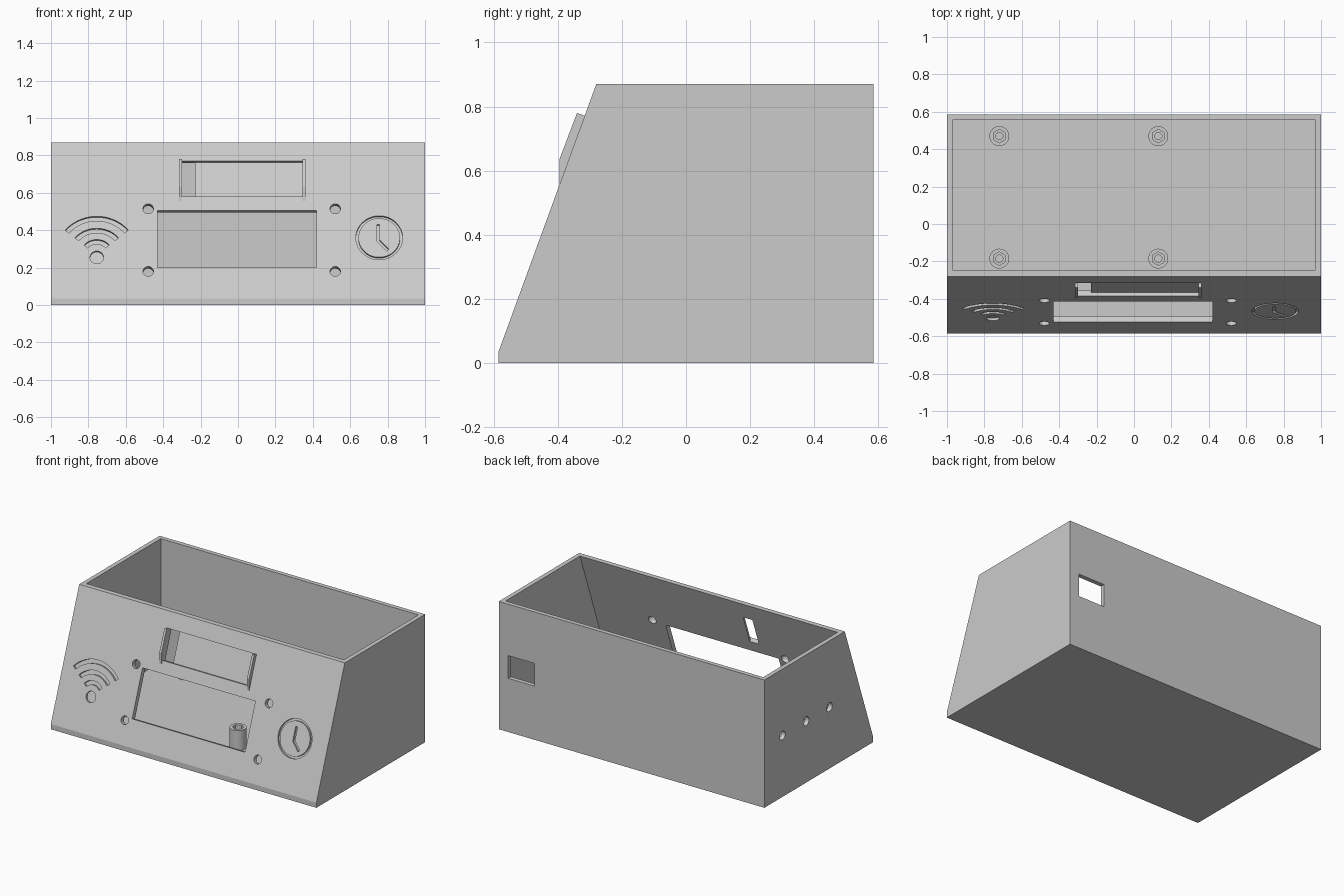
import bpy, bmesh
from math import sin, cos, radians, pi
from mathutils import Matrix, Vector

if "Cube" in bpy.data.objects:
    bpy.data.objects.remove(bpy.data.objects["Cube"])

grey = bpy.data.materials.new("light grey plastic")
grey.use_nodes = True
grey.diffuse_color = (0.6, 0.6, 0.6, 1)
grey.node_tree.nodes["Principled BSDF"].inputs["Base Color"].default_value = (0.6, 0.6, 0.6, 1)

# Sloping front: y on the panel for a given height
FOOT, LIP, BACK, TOP = -0.585, 0.035, 0.585, 0.87
SLOPE = (-0.28 - FOOT) / (TOP - LIP)
UP = Vector((0, SLOPE, 1)).normalized()
OUT = Vector((1, 0, 0)).cross(UP)


def frame(x_axis, y_axis, origin=(0, 0, 0)):
    x, y = Vector(x_axis), Vector(y_axis)
    m = Matrix((x, y, x.cross(y))).transposed().to_4x4()
    m.translation = Vector(origin)
    return m


def panel(x, z):
    """Frame lying on the sloping front, with its third axis pointing out."""
    return frame((1, 0, 0), UP, (x, FOOT + (z - LIP) * SLOPE, z))


SIDE = frame((0, 1, 0), (0, 0, 1))
REAR = frame((-1, 0, 0), (0, 0, 1))


def prism(name, points, low, high, matrix):
    """Extrude an outline along the third axis of a frame."""
    bm = bmesh.new()
    face = bm.faces.new([bm.verts.new((x, y, low)) for x, y in points])
    new = bmesh.ops.extrude_face_region(bm, geom=[face])["geom"]
    bmesh.ops.translate(bm, vec=(0, 0, high - low),
                        verts=[v for v in new if isinstance(v, bmesh.types.BMVert)])
    bmesh.ops.transform(bm, matrix=matrix, verts=bm.verts)
    bmesh.ops.recalc_face_normals(bm, faces=bm.faces)
    mesh = bpy.data.meshes.new(name)
    bm.to_mesh(mesh)
    bm.free()
    mesh.materials.append(grey)
    obj = bpy.data.objects.new(name, mesh)
    bpy.context.collection.objects.link(obj)
    return obj


def rect(x0, x1, y0, y1):
    return [(x0, y0), (x1, y0), (x1, y1), (x0, y1)]


def arc(radius, start, end, steps):
    angles = [radians(start + (end - start) * i / steps) for i in range(steps + 1)]
    return [(radius * cos(a), radius * sin(a)) for a in angles]


def circle(radius, sides=32):
    return arc(radius, 0, 360, sides)[:-1]


def band(radius, width, start, end):
    return arc(radius, start, end, 24) + arc(radius - width, end, start, 24)


def cut(target, points, low, high, matrix):
    cutter = prism("cutter", points, low, high, matrix)
    cutter.hide_render = True
    mod = target.modifiers.new("cut", "BOOLEAN")
    mod.operation, mod.solver, mod.object = "DIFFERENCE", "EXACT", cutter
    with bpy.context.temp_override(object=target, active_object=target):
        bpy.ops.object.modifier_apply(modifier=mod.name)
    bpy.data.objects.remove(cutter)


# Open-topped case
WALL = 0.03
outline = [(FOOT, 0), (BACK, 0), (BACK, TOP), (-0.28, TOP), (FOOT, LIP)]
case = prism("case", outline, -1, 1, SIDE)


def inner(z):
    return FOOT + (z - LIP) * SLOPE + 0.035


cavity = [(inner(WALL), WALL), (BACK - WALL, WALL), (BACK - WALL, 1), (inner(1), 1)]
cut(case, cavity, -1 + WALL, 1 - WALL, SIDE)

# Display window and its four screw holes
STRETCH = 1 / UP.z
cut(case, rect(-0.43, 0.42, 0, 0.305 * STRETCH), -0.1, 0.1, panel(0, 0.2))
for x in (-0.48, 0.52):
    for z in (0.18, 0.515):
        cut(case, circle(0.028), -0.1, 0.1, panel(x, z))

# Upper pocket with a through slot at one end
height = 0.19 * STRETCH
cut(case, rect(-0.3, 0.345, 0, height), -0.02, 0.1, panel(0, 0.58))
cut(case, rect(-0.3, -0.23, 0, height), -0.1, 0.1, panel(0, 0.58))

# Engraved signal symbol
DEPTH = 0.015
for radius in (0.22, 0.152, 0.088):
    cut(case, band(radius, 0.026, 40, 140), -DEPTH, 0.05, panel(-0.755, 0.268))
cut(case, circle(0.036), -DEPTH, 0.05, panel(-0.755, 0.255))

# Engraved clock symbol
clock = panel(0.755, 0.36)
for start in (0, 180):
    cut(case, band(0.125, 0.014, start, start + 180), -DEPTH, 0.05, clock)
hands = [(-0.012, 0.075), (-0.012, -0.02), (0.04, -0.075), (0.052, -0.064), (0.002, -0.012), (0.002, 0.075)]
cut(case, hands, -DEPTH, 0.05, clock)

# Rear socket opening and side cable holes
cut(case, rect(-0.93, -0.73, 0.365, 0.52), 0.5, 0.7, REAR)
for y in (0.39, 0.135, -0.115):
    ring = [(y + px, 0.418 + pz) for px, pz in circle(0.03)]
    cut(case, ring, -1.1, -0.9, SIDE)

# Raised cheeks beside the pocket
cheek = [(-0.395, 0.555), (-0.395, 0.635), (-0.34, 0.78), (-0.308, 0.768), (-0.385, 0.555)]
for name, x in (("right_cheek", -0.315), ("left_cheek", 0.345)):
    prism(name, cheek, x, x + 0.016, SIDE)

# Floor posts with a hexagonal nut pocket and a screw hole
for x in (-0.72, 0.13):
    for y in (-0.185, 0.47):
        place = Matrix.Translation((x, y, 0))
        post = prism("standoff_post", circle(0.053), 0.02, 0.165, place)
        cut(post, circle(0.036, 6), 0.12, 0.2, place @ Matrix.Rotation(pi / 6, 4, "Z"))
        cut(post, circle(0.019, 24), 0.04, 0.2, place)

# Smooth round walls, keep every real edge sharp
for obj in bpy.context.collection.objects:
    if obj.type == "MESH" and grey.name in obj.data.materials:
        with bpy.context.temp_override(object=obj, active_object=obj, selected_objects=[obj],
                                       selected_editable_objects=[obj]):
            bpy.ops.object.shade_smooth_by_angle(angle=radians(16))
